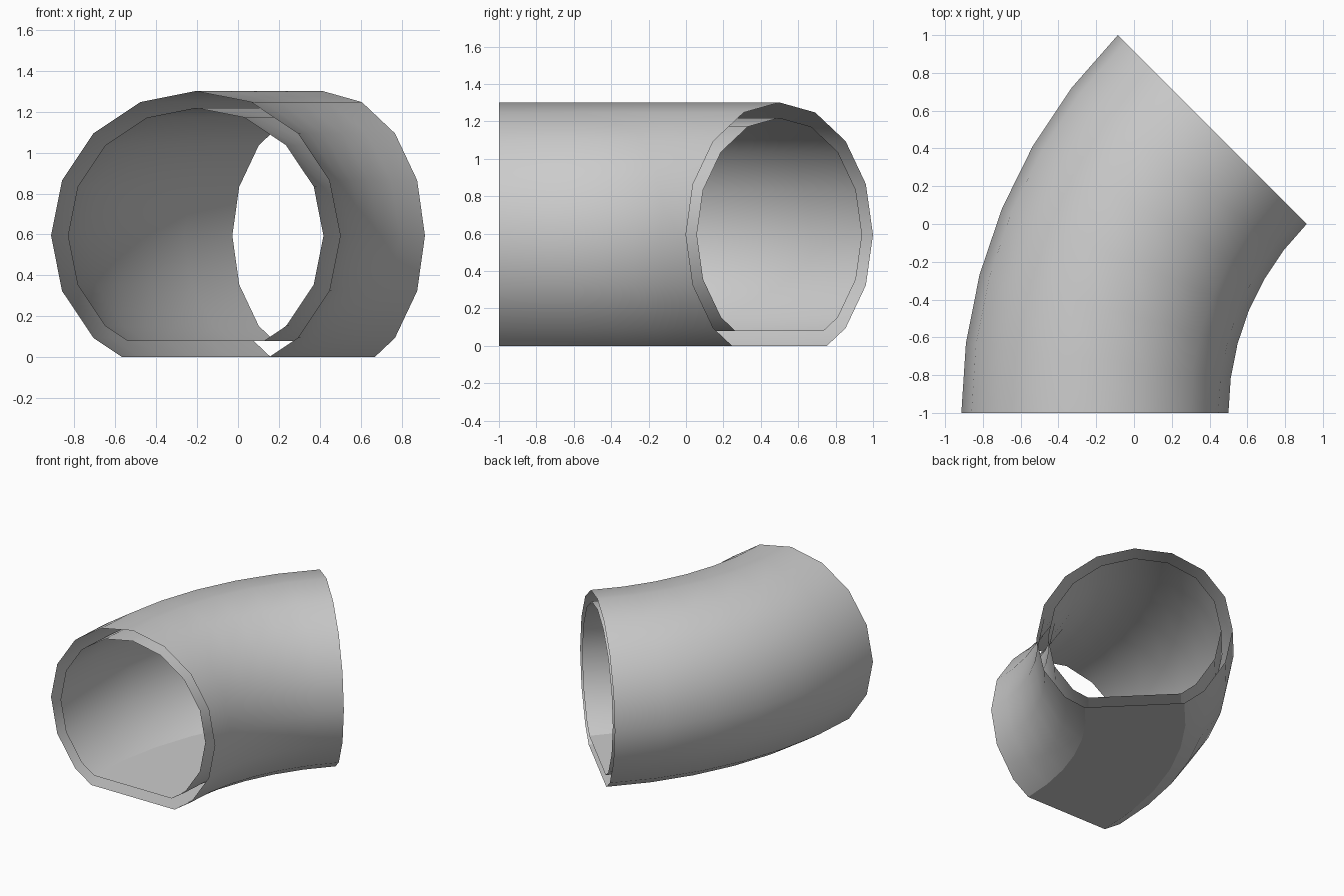
import bpy, bmesh
from math import sin, cos, radians

if "Cube" in bpy.data.objects:
    bpy.data.objects.remove(bpy.data.objects["Cube"])

PIVOT_X, PIVOT_Y = 1.914, -1.0   # centre of the 45 degree bend
BEND_R = 2.121                   # bend radius of the tunnel axis
AXIS_Z = 0.594
STEPS = 6


def profile(radius, floor):
    """16-sided circle whose bottom is cut flat at the floor height."""
    side = [(radius * cos(radians(a)), AXIS_Z + radius * sin(radians(a)))
            for a in (-67.5, -45, -22.5, 0, 22.5, 45, 67.5)]
    (x0, z0), (x1, z1) = side[0], side[1]
    t = (floor - z0) / (z1 - z0)
    side[0] = (x0 + (x1 - x0) * t, floor)
    mirrored = [(-x, z) for x, z in reversed(side)]
    return side + [(0, AXIS_Z + radius)] + mirrored


def shell(name, radius, floor, inward=False):
    """Sweep the profile round the bend, open at both ends."""
    bm = bmesh.new()
    rings = []
    for i in range(STEPS + 1):
        a = radians(45 * i / STEPS)
        rings.append([bm.verts.new((PIVOT_X - (BEND_R - x) * cos(a),
                                    PIVOT_Y + (BEND_R - x) * sin(a), z))
                      for x, z in profile(radius, floor)])
    for r0, r1 in zip(rings, rings[1:]):
        n = len(r0)
        for j in range(n):
            k = (j + 1) % n
            quad = [r0[j], r1[j], r1[k], r0[k]]
            bm.faces.new(quad[::-1] if inward else quad)
    mesh = bpy.data.meshes.new(name)
    bm.to_mesh(mesh)
    bm.free()
    ob = bpy.data.objects.new(name, mesh)
    bpy.context.collection.objects.link(ob)
    bpy.ops.object.select_all(action='DESELECT')
    ob.select_set(True)
    bpy.context.view_layer.objects.active = ob
    bpy.ops.object.shade_smooth_by_angle(angle=radians(30))


# Outer skin and inner lining of the tunnel; the gap between them is open
shell("outer_shell", 0.707, 0.0)
shell("inner_lining", 0.625, 0.08, inward=True)
